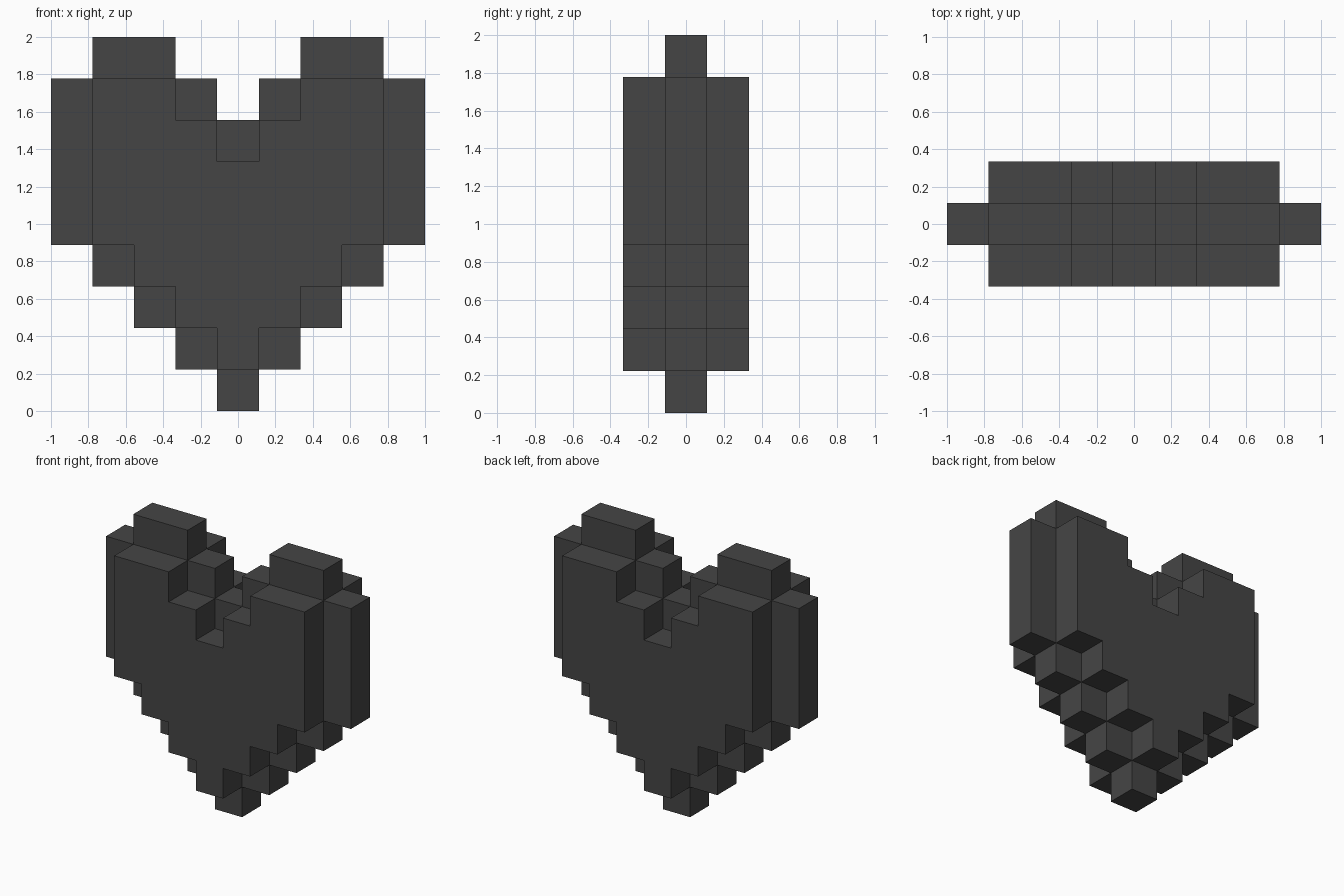
import bpy, bmesh
from mathutils import Vector

cube = bpy.data.objects.get("Cube")
if cube:
    bpy.data.objects.remove(cube, do_unlink=True)

U = 2 / 9  # size of one block

# Per row from the bottom: (first, last) block column counted from the middle, mirrored
CORE = [(0, 0), (0, 1), (0, 2), (0, 3), (0, 4), (0, 4), (0, 4), (1, 4), (2, 3)]
FACE = [None, (0, 0), (0, 1), (0, 2), (0, 3), (0, 3), (1, 3), (2, 3), None]

# Fill the block grid: full middle layer, smaller layers front and back
blocks = set()
for y, rows in ((-1, FACE), (0, CORE), (1, FACE)):
    for z, span in enumerate(rows):
        if span:
            for x in range(span[0], span[1] + 1):
                blocks |= {(x, y, z), (-x, y, z)}

# Skin: one square wherever a block has no neighbour
bm = bmesh.new()
for b in sorted(blocks):
    centre = Vector((b[0], b[1], b[2] + 0.5))
    for axis in range(3):
        for sign in (-1, 1):
            n = Vector((0, 0, 0))
            n[axis] = sign
            if tuple(int(b[i] + n[i]) for i in range(3)) in blocks:
                continue
            s = Vector((0, 0, 0))
            s[(axis + 1) % 3] = 0.5
            t = n.cross(s)
            mid = centre + n * 0.5
            corners = (mid - s - t, mid + s - t, mid + s + t, mid - s + t)
            bm.faces.new([bm.verts.new(c * U) for c in corners])

# Weld and merge flat areas into large clean faces
bmesh.ops.remove_doubles(bm, verts=bm.verts, dist=0.001)
bmesh.ops.dissolve_limit(bm, angle_limit=0.01, verts=bm.verts, edges=bm.edges)

mesh = bpy.data.meshes.new("block_heart")
bm.to_mesh(mesh)
bm.free()

# Dark grey material
mat = bpy.data.materials.new("dark grey")
mat.use_nodes = True
colour = (0.06, 0.06, 0.06, 1)
mat.diffuse_color = colour
mat.node_tree.nodes["Principled BSDF"].inputs["Base Color"].default_value = colour
mesh.materials.append(mat)

heart = bpy.data.objects.new("block_heart", mesh)
bpy.context.collection.objects.link(heart)
